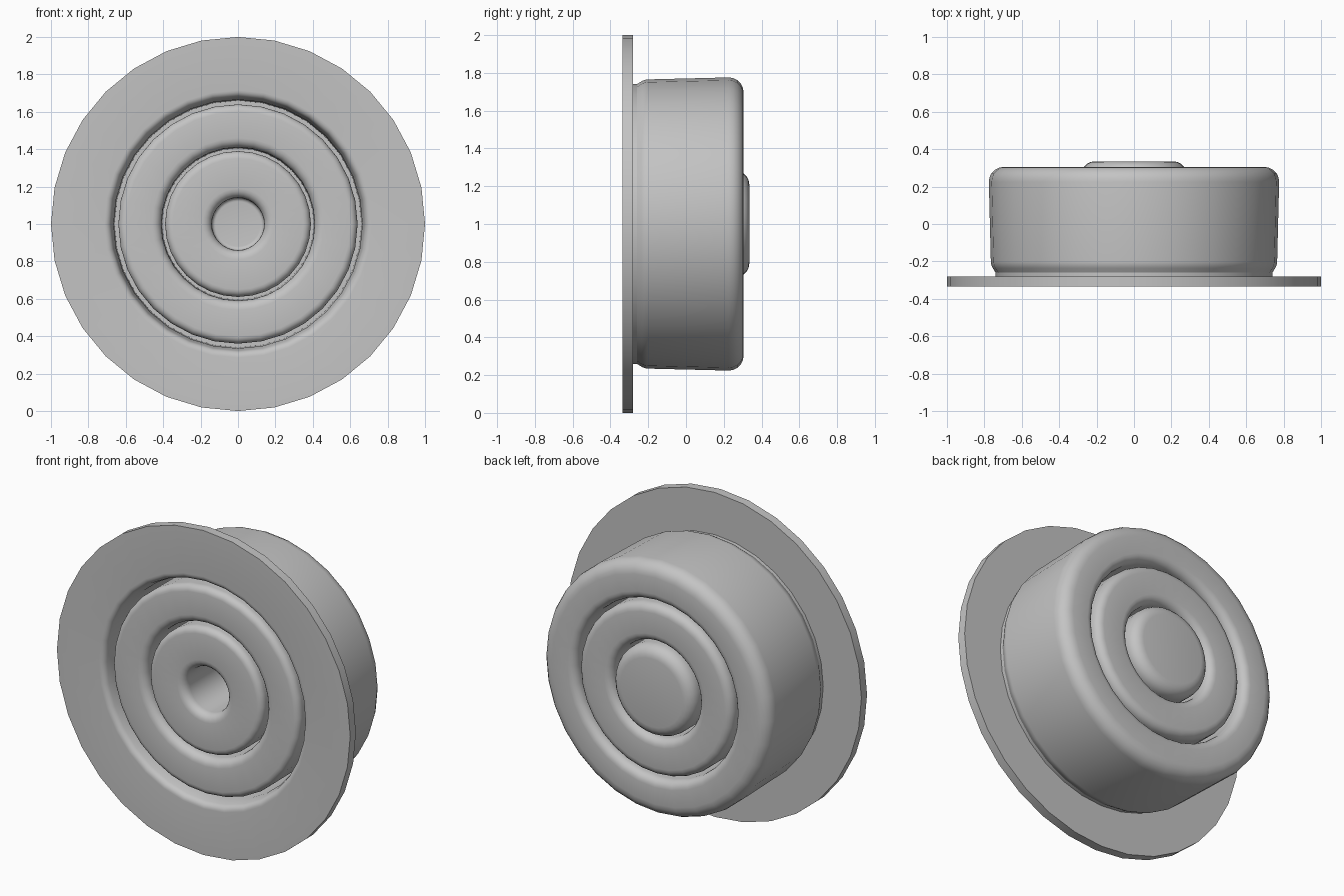
import bpy, bmesh, math
from mathutils import Vector

cube = bpy.data.objects.get("Cube")
if cube:
    bpy.data.objects.remove(cube, do_unlink=True)

SIDES = 32
FRONT, BACK = -0.32, 0.305      # crests of the pleats
DEEP_F, DEEP_B = 0.23, -0.24    # floors of the front and back grooves


def fillet(points, steps=5):
    """Round every (radius, y, fillet) corner with a circular arc."""
    out = []
    for i, (r, y, f) in enumerate(points):
        corner = Vector((r, y))
        if not f:
            out.append(corner)
            continue
        a = (Vector(points[i - 1][:2]) - corner).normalized()
        b = (Vector(points[i + 1][:2]) - corner).normalized()
        half = a.angle(b) / 2
        mid = (a + b).normalized()
        size = f * math.tan(half)
        centre = corner + mid * (size / math.sin(half))
        start, end = corner + a * f - centre, corner + b * f - centre
        for k in range(steps + 1):
            spoke = start.lerp(end, k / steps) if k in (0, steps) else start.slerp(end, k / steps) \
                if hasattr(start, "slerp") else start.lerp(end, k / steps)
            out.append(centre + spoke.normalized() * size)
    return out


def lathe(name, points, material):
    """Turn a profile around the y axis."""
    bm = bmesh.new()
    verts = [bm.verts.new((p.x, p.y, 0)) for p in fillet(points)]
    edges = [bm.edges.new(pair) for pair in zip(verts, verts[1:])]
    bmesh.ops.spin(bm, geom=verts + edges, cent=(0, 0, 0), axis=(0, 1, 0),
                   angle=math.tau, steps=SIDES, use_duplicate=False)
    bmesh.ops.remove_doubles(bm, verts=bm.verts, dist=0.0002)
    bmesh.ops.recalc_face_normals(bm, faces=bm.faces)
    mesh = bpy.data.meshes.new(name)
    bm.to_mesh(mesh)
    bm.free()
    mesh.materials.append(material)
    obj = bpy.data.objects.new(name, mesh)
    obj.location.z = 1
    bpy.context.collection.objects.link(obj)
    bpy.ops.object.select_all(action='DESELECT')
    obj.select_set(True)
    bpy.context.view_layer.objects.active = obj
    bpy.ops.object.shade_smooth_by_angle(angle=math.radians(30))
    return obj


grey = bpy.data.materials.new("plain grey")
grey.use_nodes = True
colour = (0.55, 0.55, 0.55, 1)
grey.diffuse_color = colour
grey.node_tree.nodes["Principled BSDF"].inputs["Base Color"].default_value = colour

# Front: central bore, two rings, narrow grooves between them
front_side = [
    (0, DEEP_F, 0), (0.14, DEEP_F, 0.02),
    (0.14, FRONT, 0.05), (0.39, FRONT, 0.04),
    (0.385, DEEP_F, 0), (0.405, DEEP_F, 0),
    (0.41, FRONT, 0.05), (0.64, FRONT, 0.04),
    (0.635, DEEP_F, 0), (0.66, DEEP_F, 0),
    (0.665, -0.25, 0), (0.685, -0.335, 0.03),
]

# Flange and drafted outer wall
outside = [
    (1, -0.335, 0), (1, -0.28, 0),
    (0.74, -0.28, 0), (0.74, -0.26, 0), (0.765, -0.22, 0.02),
    (0.778, BACK, 0.08),
]

# Back: two rings around a raised button
back_side = [
    (0.545, BACK, 0.05), (0.54, DEEP_B, 0), (0.525, DEEP_B, 0),
    (0.525, BACK, 0.05), (0.295, BACK, 0.05),
    (0.29, DEEP_B, 0), (0.275, DEEP_B, 0),
    (0.28, 0.335, 0.07), (0, 0.335, 0),
]

lathe("pleated_flanged_cap", front_side + outside + back_side, grey)
